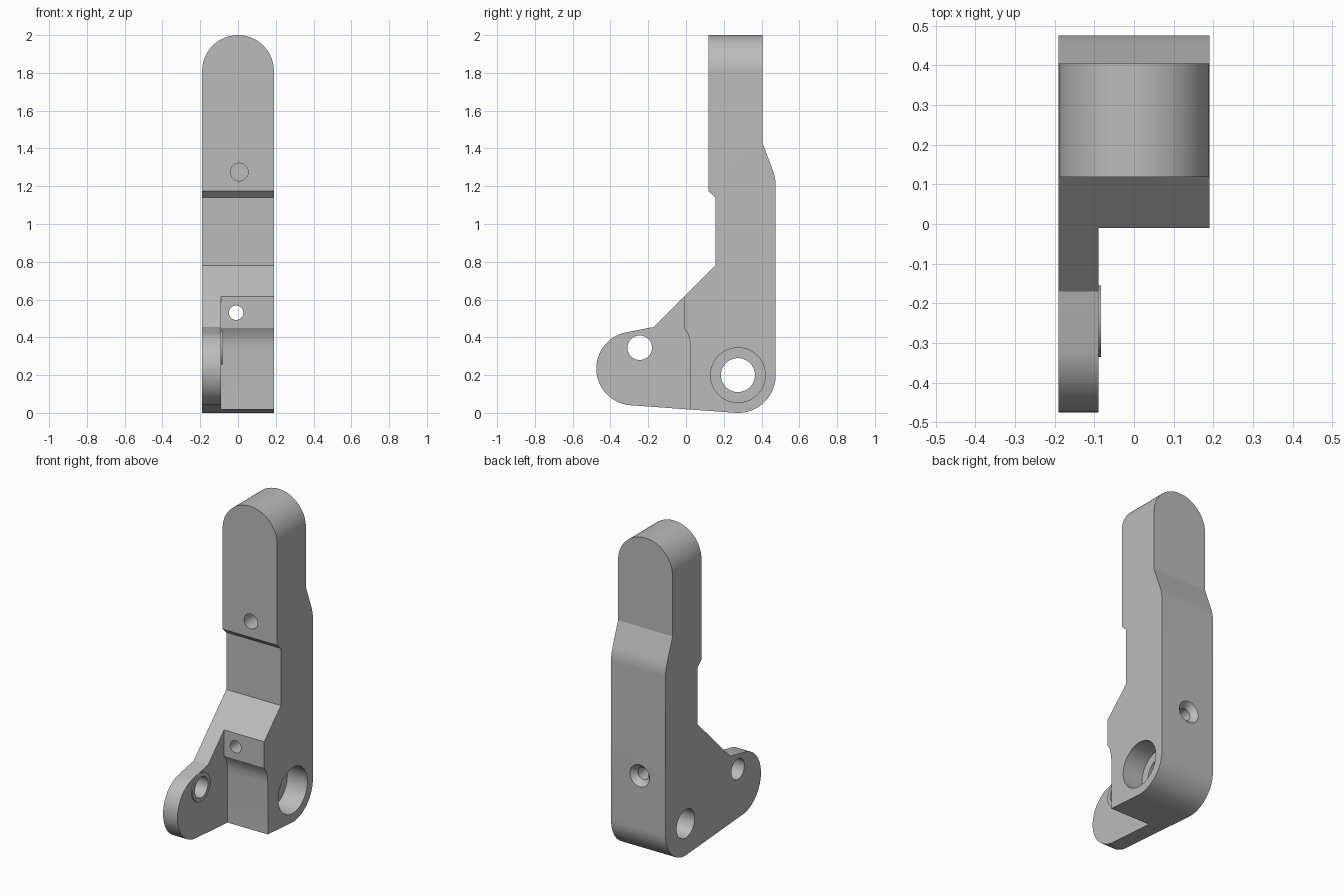
import bpy, bmesh
from math import sin, cos, radians
from mathutils import Vector

if "Cube" in bpy.data.objects:
    bpy.data.objects.remove(bpy.data.objects["Cube"], do_unlink=True)

grey = bpy.data.materials.new("plain grey")
grey.use_nodes = True
colour = (0.5, 0.5, 0.5, 1)
grey.diffuse_color = colour
grey.node_tree.nodes["Principled BSDF"].inputs["Base Color"].default_value = colour


def arc(a, b, r, start, end, steps=24):
    angles = [radians(start + (end - start) * i / steps) for i in range(steps + 1)]
    return [(a + r * cos(t), b + r * sin(t)) for t in angles]


def add_mesh(name, bm):
    bmesh.ops.recalc_face_normals(bm, faces=bm.faces)
    mesh = bpy.data.meshes.new(name)
    bm.to_mesh(mesh)
    bm.free()
    mesh.materials.append(grey)
    obj = bpy.data.objects.new(name, mesh)
    bpy.context.collection.objects.link(obj)
    return obj


def place(axis, along, a, b):
    return Vector((along, a, b)) if axis == "x" else Vector((a, along, b))


def loft(name, axis, start, end, first, last=None):
    """Solid between two matching outlines; axis x uses (y, z), axis y uses (x, z)."""
    bm = bmesh.new()
    rings = [[bm.verts.new(place(axis, d, *p)) for p in pts]
             for d, pts in ((start, first), (end, last or first))]
    for ring in rings:
        bm.faces.new(ring)
    n = len(first)
    for i in range(n):
        j = (i + 1) % n
        bm.faces.new((rings[0][i], rings[0][j], rings[1][j], rings[1][i]))
    return add_mesh(name, bm)


def rod(name, axis, start, end, a, b, r1, r2=None):
    def circle(r):
        return arc(a, b, r, 0, 360, 48)[:-1]
    return loft(name, axis, start, end, circle(r1), circle(r2 or r1))


def combine(target, tool, operation):
    mod = target.modifiers.new(tool.name, "BOOLEAN")
    mod.object, mod.operation, mod.solver = tool, operation, "EXACT"
    bpy.context.view_layer.objects.active = target
    bpy.ops.object.modifier_apply(modifier=mod.name)
    bpy.data.objects.remove(tool, do_unlink=True)


# Side outline of the whole lever
outline = (
    arc(0.275, 0.2, 0.2, 266, 360)
    + arc(0.235, 1.2, 0.24, 0, 20, 8)
    + [(0.405, 1.43), (0.405, 2.1), (0.118, 2.1), (0.118, 1.175),
       (0.155, 1.14), (0.155, 0.78), (-0.17, 0.455)]
    + arc(-0.28, 0.235, 0.195, 101, 266, 32)
)
lever = loft("lever_body", "x", -0.19, 0.19, outline)

# Rounded top end
rounding = arc(0, 1.81, 0.19, 0, 180, 48)
rounding = [(x * 1.0001, z) for x, z in rounding] + [(-0.3, 1.7), (-0.3, -0.2), (0.3, -0.2), (0.3, 1.7)]
combine(lever, loft("top_rounding", "y", -0.7, 0.7, rounding), "INTERSECT")

# Clearance that leaves only a thin ear on one side
clearance = [(-0.6, -0.1), (0.025, -0.1), (0.025, 0.34), (0.022, 0.375),
             (0.012, 0.415), (-0.01, 0.45), (-0.01, 0.7), (-0.6, 0.7)]
combine(lever, loft("clearance", "x", -0.09, 0.3, clearance), "DIFFERENCE")

# Raised ring on the ear
combine(lever, rod("ear_ring", "x", -0.12, -0.083, -0.245, 0.345, 0.09), "UNION")

# Holes: ear, pivot with counterbore, screw hole with countersink, blind hole
holes = [
    rod("ear_hole", "x", -0.3, 0, -0.245, 0.345, 0.065),
    rod("pivot_hole", "x", -0.3, 0.3, 0.275, 0.2, 0.09),
    rod("pivot_counterbore", "x", 0.05, 0.3, 0.275, 0.2, 0.145),
    rod("screw_hole", "y", -0.1, 0.6, -0.01, 0.53, 0.038),
    rod("screw_countersink", "y", 0.435, 0.485, -0.01, 0.53, 0.034, 0.078),
    rod("blind_hole", "y", 0, 0.26, 0.007, 1.275, 0.047),
]
for hole in holes:
    combine(lever, hole, "DIFFERENCE")

# Smooth the curves, keep the edges crisp
bpy.ops.object.select_all(action="DESELECT")
lever.select_set(True)
bpy.context.view_layer.objects.active = lever
bpy.ops.object.shade_smooth_by_angle(angle=radians(20))
